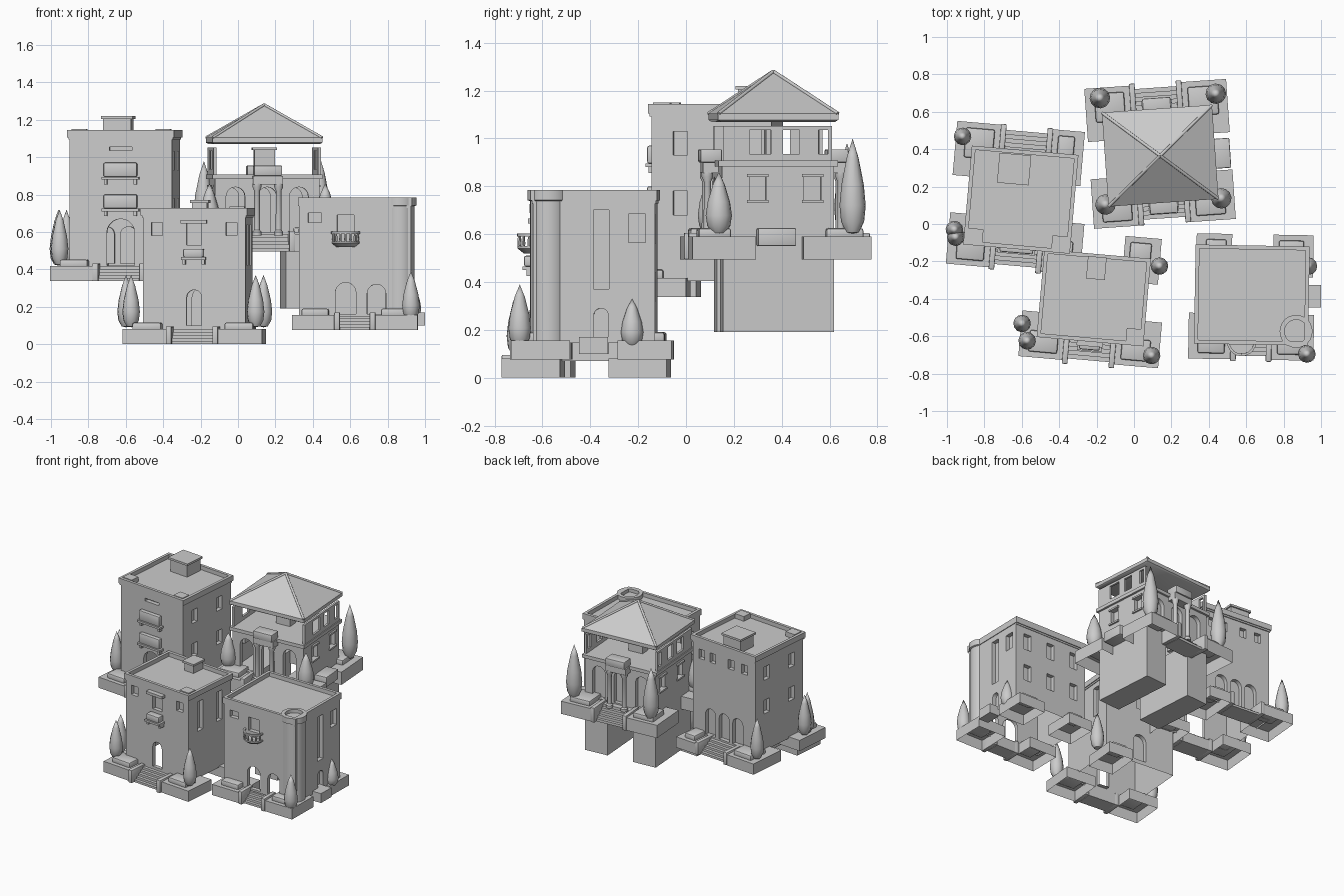
import bpy, bmesh, math
from mathutils import Matrix, Vector

old = bpy.data.objects.get("Cube")
if old:
    bpy.data.objects.remove(old)

stone = bpy.data.materials.new("pale_grey_stone")
stone.use_nodes = True
GREY = (0.6, 0.6, 0.6, 1)
stone.diffuse_color = GREY
stone.node_tree.nodes["Principled BSDF"].inputs["Base Color"].default_value = GREY

frame = Matrix()   # placement of the villa being built
parts = []


def add(name, bm, local=Matrix()):
    bmesh.ops.recalc_face_normals(bm, faces=bm.faces)
    me = bpy.data.meshes.new(name)
    bm.to_mesh(me)
    bm.free()
    me.materials.append(stone)
    o = bpy.data.objects.new(name, me)
    bpy.context.collection.objects.link(o)
    o.matrix_world = frame @ local
    parts.append(o)
    return o


def box(name, x0, x1, y0, y1, z0, z1, bevel=0.0, hollow=False):
    bm = bmesh.new()
    size = Matrix.Diagonal((x1 - x0, y1 - y0, z1 - z0, 1))
    mid = Matrix.Translation(((x0 + x1) / 2, (y0 + y1) / 2, (z0 + z1) / 2))
    bmesh.ops.create_cube(bm, size=1, matrix=mid @ size)
    if bevel:
        bmesh.ops.bevel(bm, geom=bm.edges[:], offset=bevel, segments=2, affect='EDGES', profile=0.5)
    if hollow:   # open underside
        low = min(bm.faces, key=lambda f: f.calc_center_median().z)
        bmesh.ops.delete(bm, geom=[low], context='FACES_ONLY')
    return add(name, bm)


def lathe(name, x, y, z, profile, sides):
    """Turn a (radius, height) profile about a vertical axis."""
    bm = bmesh.new()
    vs = [bm.verts.new((r, 0, h)) for r, h in profile]
    es = [bm.edges.new(p) for p in zip(vs, vs[1:])]
    bmesh.ops.spin(bm, geom=vs + es, cent=(0, 0, 0), axis=(0, 0, 1), angle=math.tau,
                   steps=sides, use_merge=True)
    bmesh.ops.remove_doubles(bm, verts=bm.verts, dist=0.0005)
    return add(name, bm, Matrix.Translation((x, y, z)))


def tree(x, y, z, h=0.28, r=0.047):
    shape = [(0, 0), (.5, .02), (.88, .13), (1, .3), (.85, .52), (.45, .8), (0, 1)]
    lathe("cypress", x, y, z, [(a * r, b * h) for a, b in shape], 12)


TURN = {"front": 0, "left": 90, "back": 180, "right": 270}
RECESS = 0.03


def opening(bm, side, u, z, w, h, hx, hy, arched):
    """Add a cutter prism for a recessed window or an arched door."""
    reach = hy if side in ("front", "back") else hx
    pts = [(-w / 2, 0), (w / 2, 0)]
    if arched:
        pts += [(w / 2 * math.cos(a * math.pi / 10), h - w / 2 + w / 2 * math.sin(a * math.pi / 10))
                for a in range(11)]
    else:
        pts += [(w / 2, h), (-w / 2, h)]
    m = Matrix.Rotation(math.radians(TURN[side]), 4, 'Z')
    vs = [bm.verts.new(m @ Vector((u + a, -reach - RECESS, z + b))) for a, b in pts]
    face = bm.faces.new(vs)
    out = bmesh.ops.extrude_face_region(bm, geom=[face])["geom"]
    push = m.to_3x3() @ Vector((0, 2 * RECESS, 0))
    bmesh.ops.translate(bm, vec=push, verts=[v for v in out if isinstance(v, bmesh.types.BMVert)])


def walls(name, hx, hy, z0, z1, holes):
    """Hollow wall shell, open below, with recessed windows and open front doorways."""
    body = box(name, -hx, hx, -hy, hy, z0, z1)
    bm = bmesh.new()
    for side, u, z, w, h, arched in holes:
        opening(bm, side, u, z, w, h, hx, hy, arched)
    cut = add("cutter", bm)
    cut.hide_render = True
    mod = body.modifiers.new("openings", 'BOOLEAN')
    mod.operation, mod.solver, mod.object = 'DIFFERENCE', 'EXACT', cut
    bpy.context.view_layer.update()
    deps = bpy.context.evaluated_depsgraph_get()
    body.data = bpy.data.meshes.new_from_object(body.evaluated_get(deps))
    body.modifiers.clear()
    parts.remove(cut)
    bpy.data.objects.remove(cut)
    bm = bmesh.new()
    bm.from_mesh(body.data)
    gone = []
    for f in bm.faces:
        zs = [v.co.z for v in f.verts]
        flat = max(zs) - min(zs) < .001 and (min(zs) < z0 + .001 or max(zs) > z1 - .001)
        door = all(abs(v.co.y + hy - RECESS) < .001 for v in f.verts) and min(zs) < z0 + .04
        if flat or door:
            gone.append(f)
    bmesh.ops.delete(bm, geom=gone, context='FACES')
    bm.to_mesh(body.data)
    bm.free()


def parapet(hx, hy, z0, z1):
    """Cornice block with a sunken roof deck."""
    o = box("roof_cornice", -hx, hx, -hy, hy, z0, z1)
    bm = bmesh.new()
    bm.from_mesh(o.data)
    top = max(bm.faces, key=lambda f: f.calc_center_median().z)
    bmesh.ops.inset_region(bm, faces=[top], thickness=0.03)
    out = bmesh.ops.extrude_face_region(bm, geom=[top])["geom"]
    bmesh.ops.translate(bm, vec=(0, 0, -0.03), verts=[v for v in out if isinstance(v, bmesh.types.BMVert)])
    bmesh.ops.delete(bm, geom=[top], context='FACES_ONLY')
    bm.to_mesh(o.data)
    bm.free()
    for sx in (-1, 1):
        box("cornice_string", *sorted((sx * (hx - .02), sx * (hx - .006))), -hy + .006, hy - .006, z0 - .012, z0)
        box("cornice_string", -hx + .006, hx - .006, *sorted((sx * (hy - .02), sx * (hy - .006))), z0 - .012, z0)


def terraces(z, corners, stairs, tall=0.08, inner=0.14):
    """Corner terraces with planters, and stairs on the given (side, depth) fronts."""
    for cx, cy in corners:
        sx, sy = math.copysign(1, cx), math.copysign(1, cy)
        box("terrace", *sorted((sx * inner, cx)), *sorted((sy * .1, cy)), z, z + tall, hollow=True)
        xs, ys = sorted((sx * (inner + .03), cx - sx * .05)), sorted((sy * .2, cy - sy * .03))
        box("planter", *xs, *ys, z + tall - .01, z + tall + .035, .01)
    for sy, hy in stairs:
        for i in range(5):
            ys = sorted((sy * .22, sy * (hy - .02 - i * .022)))
            box("step", .03 - inner, inner - .03, *ys, z + i * tall / 5, z + (i + 1) * tall / 5)
        for sx in (-1, 1):
            xs, ys = sorted((sx * (inner - .03), sx * inner)), sorted((sy * .22, sy * (hy + .01)))
            box("stair_cheek", *xs, *ys, z, z + tall + .015, .004)


def chimney(x, y, w, d, z0, z1):
    box("chimney", x - w / 2, x + w / 2, y - d / 2, y + d / 2, z0, z1)
    box("chimney_cap", x - w / 2 - .01, x + w / 2 + .01, y - d / 2 - .01, y + d / 2 + .01, z1 - .015, z1)


def balcony(x, y, z, w, d, h):
    box("balcony_slab", x - w / 2, x + w / 2, y - d, y, z, z + .015)
    box("balcony_front", x - w / 2 + .01, x + w / 2 - .01, y - d + .006, y, z + .015, z + h, .008)
    for s in (-1, 1):
        box("balcony_bracket", x + s * w * .4 - .008, x + s * w * .4 + .008, y - d * .7, y, z - .025, z)


def place(x, y, deg):
    global frame
    frame = Matrix.Translation((x, y, 0)) @ Matrix.Rotation(math.radians(deg), 4, 'Z')


SIGNS = [(-1, -1), (1, -1), (-1, 1), (1, 1)]

# Tall tower villa, back right
place(-.605, .13, -5)
holes = [("front", 0, .42, .15, .25, True), ("front", 0, 1.035, .12, .02, False)]
holes += [("back", u, .98, .05, .07, False) for u in (-.2, -.1, .06, .18)]
holes += [("back", u, .43, .09, .2, True) for u in (-.12, .0, .12)]
holes += [(s, u, z, .06, .1, False) for s in ("left", "right") for u in (-.13, .13) for z in (.68, .93)]
walls("tower_walls", .275, .252, .405, 1.11, holes)
parapet(.286, .265, 1.105, 1.145)
chimney(-.05, .16, .15, .14, 1.11, 1.22)
for sx in (-1, 1):
    box("corner_block", sx * .225 - .04, sx * .225 + .04, -.245, -.175, 1.11, 1.15)
terraces(.337, [(-.37, -.375), (.35, -.375), (-.375, .39), (.31, .39)], [(-1, .375), (1, .385)])
for z in (.88, .71):
    balcony(0, -.252, z, .2, .04, .09)
for x, y in [(-.34, .31), (-.33, -.23), (-.34, -.19)]:
    tree(x, y, .42, .3)

# Low villa, front right
place(-.215, -.395, -5)
holes = [("front", 0, .1, .08, .19, True), ("front", 0, .53, .08, .12, False)]
holes += [("front", s * .2, .58, .06, .07, False) for s in (-1, 1)]
holes += [(s, u, .42, .06, .22, False) for s in ("left", "right") for u in (-.1, .1)]
holes += [("back", u, .5, .06, .1, False) for u in (-.18, 0, .18)] + [("back", 0, .1, .1, .2, True)]
walls("low_villa_walls", .275, .225, .07, .69, holes)
parapet(.286, .235, .688, .727)
chimney(0, .16, .08, .1, .69, .77)
box("corner_block", .19, .27, -.215, -.145, .69, .735)
terraces(0, [(-.375, -.345), (.375, -.345), (.335, .345)], [(-1, .355)])
balcony(0, -.225, .45, .13, .06, .06)
box("awning", -.07, .07, -.26, -.22, .645, .665)
for x, y in [(-.37, -.17), (-.335, -.26), (.335, -.28), (.335, .2)]:
    tree(x, y, .09)

# Turreted villa, front left
place(.63, -.38, -1)
holes = [("front", -.05, .16, .11, .17, True), ("front", .115, .16, .1, .16, True),
         ("front", -.05, .59, .09, .1, False), ("front", -.215, .65, .07, .05, False),
         ("left", .03, .37, .065, .33, False), ("left", .18, .565, .07, .12, False),
         ("left", .03, .17, .06, .12, True)]
holes += [("right", u, .5, .06, .15, False) for u in (-.15, 0, .15)]
holes += [("back", u, z, .06, .12, False) for u in (-.2, 0, .2) for z in (.32, .56)]
walls("turret_villa_walls", .3, .255, .145, .745, holes)
parapet(.305, .265, .74, .785)
lathe("corner_turret", .24, -.19, .14, [(0, 0), (.078, 0), (.078, .598), (.088, .602), (.088, .645),
      (.062, .645), (.062, .62), (0, .62)], 24)
terraces(.075, [(-.335, -.345), (.335, -.345), (-.3, .325), (.325, .325)], [(-1, .345)], inner=.11)
box("side_terrace", .29, .37, -.06, .06, .1, .17)
lathe("round_balcony", -.05, -.25, .52, [(0, 0), (.05, 0), (.075, .02), (.075, .03), (0, .03)], 20)
lathe("balcony_rail", -.05, -.25, .59, [(.065, 0), (.078, 0), (.078, .012), (.065, .012), (.065, 0)], 20)
for i in range(9):
    a = math.pi * (1 + i / 8)
    lathe("baluster", -.05 + .07 * math.cos(a), -.25 + .07 * math.sin(a), .545,
          [(0, 0), (.004, 0), (.007, .015), (.004, .05), (0, .05)], 6)
for x, y, h in [(.3, -.31, .26), (.3, .16, .2)]:
    tree(x, y, .13, h)

# Pavilion villa, back left
place(.14, .365, 4)
holes = [("left", u, .74, .07, .1, False) for u in (-.085, .145)]
holes += [("right", u, .74, .07, .1, False) for u in (-.145, .085)]
holes += [(s, u, .6, .1, .24, True) for s in ("front", "back") for u in (-.17, 0, .17)]
walls("pavilion_walls", .28, .235, .57, .89, holes)
box("upper_floor", -.295, .295, -.25, .25, .882, .907)
for sx in (-1, 1):
    box("foundation_pier", *sorted((sx * .1, sx * .28)), -.23, .235, .19, .59)
    wall = sorted((sx * .272, sx * .288))
    box("gallery_beam", *wall, -.23, .225, 1.035, 1.052)
    box("gallery_sill", *wall, -.23, .225, .905, .935)
    for y0, y1 in [(-.23, -.12), (-.03, .02), (.09, .17), (.21, .225)]:
        box("gallery_pier", *wall, y0, y1, .93, 1.04)
    for u in (-.085, .145):
        for z in (.73, .84):
            box("window_trim", *sorted((sx * .275, sx * .292)), u - .045, u + .045, z, z + .012)
chimney(0, 0, .11, .07, .9, 1.052)
for sy in (-1, 1):
    box("porch_balcony", -.075, .075, *sorted((sy * .22, sy * .31)), .9, .955, .006)
    box("porch_beam", -.08, .08, *sorted((sy * .22, sy * .3)), .855, .9)
    for sx in (-1, 1):
        lathe("porch_column", sx * .058, sy * .28, .58, [(0, 0), (.024, 0), (.024, .02), (.016, .03),
              (.015, .24), (.024, .26), (.024, .28), (0, .28)], 12)
terraces(.495, [(sx * .38, .01 + sy * .375) for sx, sy in SIGNS], [(-1, .355), (1, .385)], .095)
box("side_terrace", .28, .375, -.09, .07, .55, .625, .006)
for x, y, h in [(-.3, .33, .38), (.32, .31, .4), (-.31, -.24, .26), (.31, -.25, .26)]:
    tree(x, y, .6, h, .055)

# Hipped pavilion roof with a thin eave and rounded ridges
bm = bmesh.new()
rings = [[bm.verts.new((sx * (.295 - i), sy * (.252 - i), z)) for sx, sy in [(-1, -1), (1, -1), (1, 1), (-1, 1)]]
         for i, z in ((.012, 1.07), (0, 1.078), (0, 1.104))]
apex = bm.verts.new((0, 0, 1.28))
bm.faces.new(rings[0])
for k in range(4):
    n = (k + 1) % 4
    for a, b in zip(rings, rings[1:]):
        bm.faces.new((a[k], a[n], b[n], b[k]))
    bm.faces.new((rings[2][k], rings[2][n], apex))
add("hipped_roof", bm)
for sx, sy in SIGNS:
    run = Vector((-sx * .293, -sy * .25, .176))
    bm = bmesh.new()
    spin = run.to_track_quat('Z', 'Y').to_matrix().to_4x4()
    mid = Matrix.Translation(Vector((sx * .1465, sy * .125, 1.192)))
    bmesh.ops.create_cone(bm, cap_ends=True, segments=12, radius1=.008, radius2=.008, depth=run.length,
                          matrix=mid @ spin)
    add("roof_ridge", bm)

# Soft shading with crisp edges
bpy.ops.object.select_all(action='DESELECT')
for o in parts:
    o.select_set(True)
bpy.context.view_layer.objects.active = parts[0]
bpy.ops.object.shade_smooth_by_angle(angle=math.radians(35))
